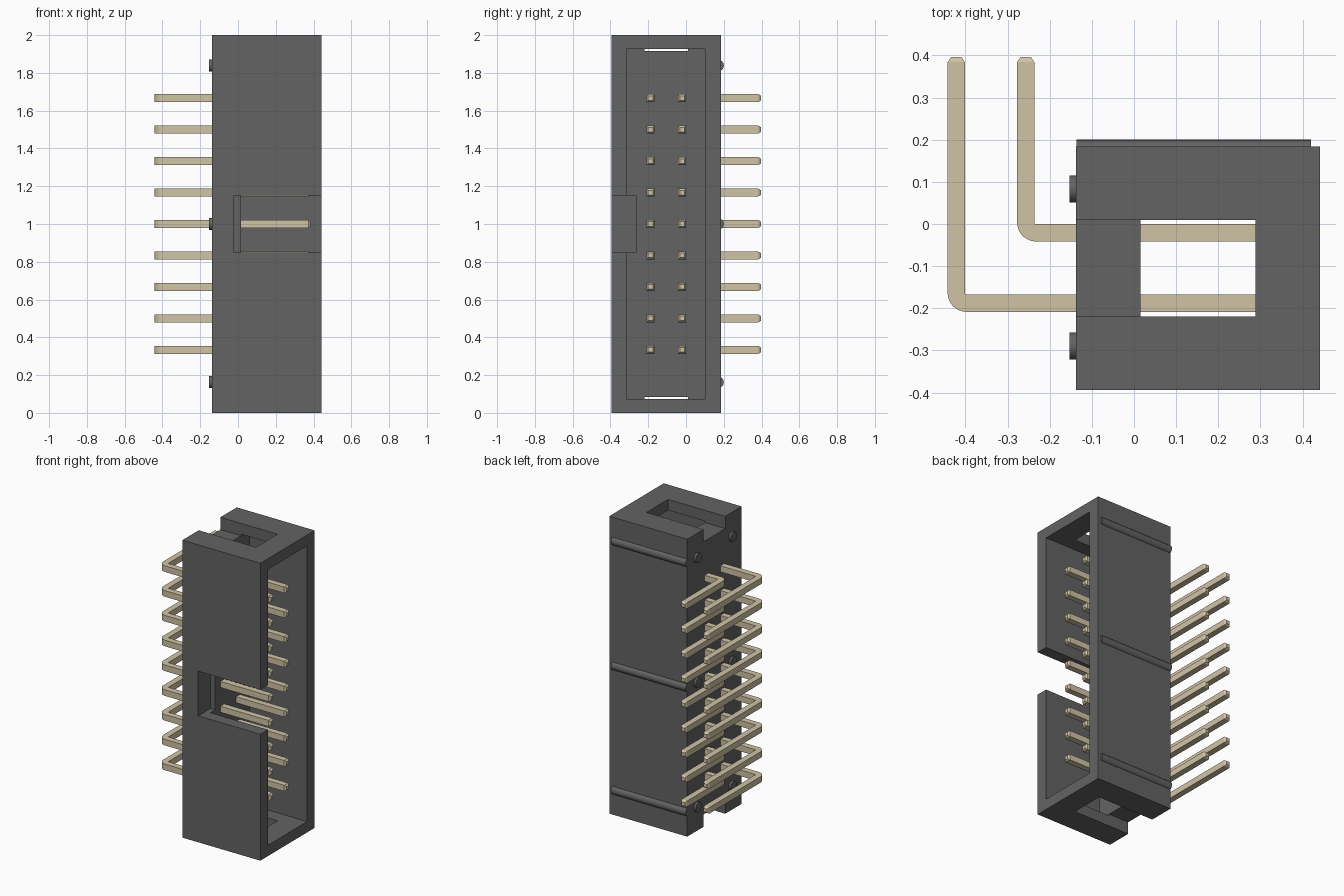
import bpy, bmesh, math
from mathutils import Vector

if "Cube" in bpy.data.objects:
    bpy.data.objects.remove(bpy.data.objects["Cube"])


def material(name, rgb):
    m = bpy.data.materials.new(name)
    m.diffuse_color = (*rgb, 1)
    m.use_nodes = True
    m.node_tree.nodes["Principled BSDF"].inputs["Base Color"].default_value = m.diffuse_color
    return m


dark = material("dark_plastic", (0.125, 0.125, 0.125))
tan = material("pin_metal", (0.63, 0.55, 0.38))


def box(name, x, y, z):
    bpy.ops.mesh.primitive_cube_add(size=1, location=[sum(r) / 2 for r in (x, y, z)])
    o = bpy.context.object
    o.name = name
    o.scale = [r[1] - r[0] for r in (x, y, z)]
    bpy.ops.object.transform_apply(location=True, rotation=True, scale=True)
    return o


def rod_x(name, x0, x1, y, z, r):
    bpy.ops.mesh.primitive_cylinder_add(vertices=32, radius=r, depth=x1 - x0,
                                        location=((x0 + x1) / 2, y, z),
                                        rotation=(0, math.pi / 2, 0))
    o = bpy.context.object
    o.name = name
    o.data.materials.append(dark)
    bpy.ops.object.shade_smooth_by_angle()


# Shroud with cavity, key notch and a window slot at each end
shroud = box("shroud", (-0.138, 0.442), (-0.394, 0.184), (0, 2))
cutters = [
    box("cavity_cut", (0.015, 0.6), (-0.314, 0.103), (0.073, 1.927)),
    box("key_notch_cut", (-0.02, 0.7), (-0.6, -0.265), (0.85, 1.15)),
    box("top_slot_cut", (-0.3, 0.288), (-0.22, 0.01), (1.917, 2.2)),
    box("bottom_slot_cut", (-0.3, 0.288), (-0.22, 0.01), (-0.2, 0.083)),
]
for c in cutters:
    mod = shroud.modifiers.new(c.name, 'BOOLEAN')
    mod.operation = 'DIFFERENCE'
    mod.solver = 'EXACT'
    mod.object = c
    bpy.context.view_layer.objects.active = shroud
    bpy.ops.object.modifier_apply(modifier=mod.name)
    bpy.data.objects.remove(c)
shroud.data.materials.append(dark)

# Round ribs on the back wall and standoff studs on the pin side
for z in (0.163, 1.0, 1.839):
    rod_x("back_rib", -0.137, 0.42, 0.17, z, 0.03)
    for y in (0.083, -0.29):
        rod_x("standoff_stud", -0.153, -0.13, y, z, 0.032)


# Bent square pins with chamfered tips
def pin_mesh(name, row_y, leg_x):
    h, tip, ri = 0.0205, 0.012, 0.004
    rc = ri + h
    centre = Vector((leg_x + rc, row_y + rc, 0))
    up, right = Vector((0, 1, 0)), Vector((1, 0, 0))
    sections = [(Vector((0.385, row_y, 0)), up, tip),
                (Vector((0.373, row_y, 0)), up, h)]
    for i in range(9):
        a = math.radians(270 - 90 * i / 8)
        n = Vector((-math.cos(a), -math.sin(a), 0))
        sections.append((centre - n * rc, n, h))
    sections += [(Vector((leg_x, 0.384, 0)), right, h),
                 (Vector((leg_x, 0.397, 0)), right, tip)]
    bm = bmesh.new()
    rings = []
    for p, n, s in sections:
        rings.append([bm.verts.new(p + n * (s * u) + Vector((0, 0, s * w)))
                      for u, w in ((-1, -1), (1, -1), (1, 1), (-1, 1))])
    for a, b in zip(rings, rings[1:]):
        for k in range(4):
            j = (k + 1) % 4
            bm.faces.new((a[k], a[j], b[j], b[k]))
    bm.faces.new(rings[0])
    bm.faces.new(rings[-1])
    bmesh.ops.recalc_face_normals(bm, faces=bm.faces)
    me = bpy.data.meshes.new(name)
    bm.to_mesh(me)
    bm.free()
    me.materials.append(tan)
    return me


for name, row_y, leg_x in (("long_pin", -0.188, -0.422), ("short_pin", -0.021, -0.257)):
    me = pin_mesh(name, row_y, leg_x)
    for i in range(9):
        o = bpy.data.objects.new(name, me)
        o.location.z = 1 + (i - 4) / 6
        bpy.context.collection.objects.link(o)
    bpy.ops.object.select_all(action='DESELECT')
    o.select_set(True)
    bpy.context.view_layer.objects.active = o
    bpy.ops.object.shade_smooth_by_angle()
